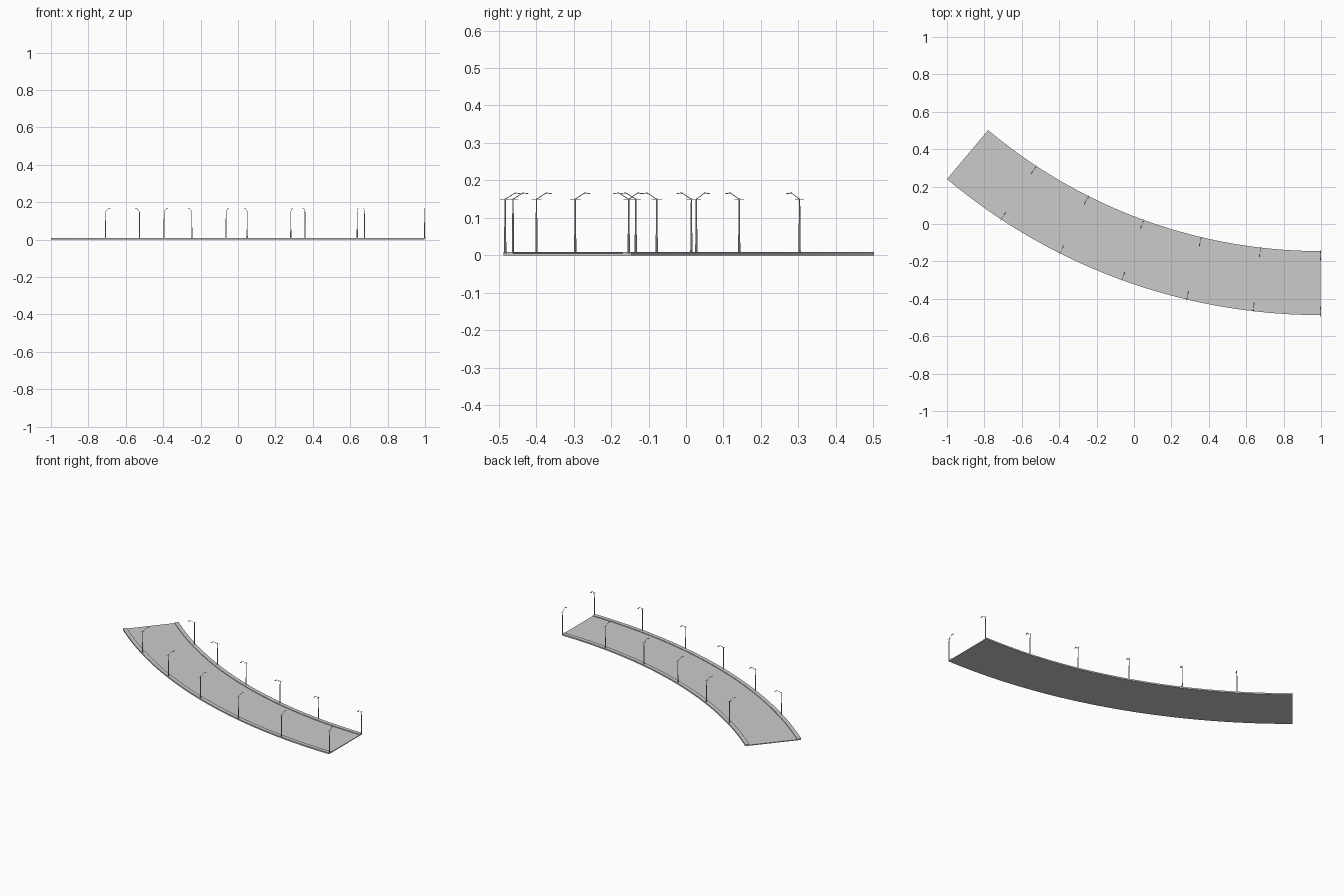
import bpy, bmesh
from math import sin, cos, pi, radians
from mathutils import Matrix, Vector

if "Cube" in bpy.data.objects:
    bpy.data.objects.remove(bpy.data.objects["Cube"])

CX, CY = 0.998, 2.621          # centre of the bend
R_IN, R_OUT = 2.766, 3.108     # road edges
SWEEP = radians(40)
SEGS = 48
KERB = 0.025
Z_ROAD, Z_KERB = 0.005, 0.009


def polar(r, a, z=0.0):
    return Vector((CX - r * sin(a), CY - r * cos(a), z))


def finish(bm, name):
    bmesh.ops.recalc_face_normals(bm, faces=bm.faces[:])
    me = bpy.data.meshes.new(name)
    bm.to_mesh(me)
    bm.free()
    return me


def add(name, me):
    ob = bpy.data.objects.new(name, me)
    bpy.context.collection.objects.link(ob)
    return ob


def sweep(name, profile):
    """Sweep a closed (radius, z) profile along the bend."""
    bm = bmesh.new()
    rings = [[bm.verts.new(polar(r, SWEEP * i / SEGS, z)) for r, z in profile]
             for i in range(SEGS + 1)]
    n = len(profile)
    for a, b in zip(rings, rings[1:]):
        for j in range(n):
            k = (j + 1) % n
            bm.faces.new((a[j], a[k], b[k], b[j]))
    bm.faces.new(rings[0])
    bm.faces.new(rings[-1])
    return add(name, finish(bm, name))


def tube(bm, p, q, r1, r2, sides=8):
    """Tapered rod between two points."""
    p, q = Vector(p), Vector(q)
    d = q - p
    m = Matrix.Translation((p + q) / 2) @ d.to_track_quat('Z', 'Y').to_matrix().to_4x4()
    bmesh.ops.create_cone(bm, cap_ends=True, segments=sides, radius1=r1,
                          radius2=r2, depth=d.length, matrix=m)


# road deck with raised kerbs along both edges
sweep("road", [(R_IN, 0), (R_OUT, 0), (R_OUT, Z_KERB),
               (R_OUT - KERB, Z_KERB), (R_OUT - KERB, Z_ROAD),
               (R_IN + KERB, Z_ROAD), (R_IN + KERB, Z_KERB), (R_IN, Z_KERB)])

# street lamp, arm pointing along local +x
bm = bmesh.new()
tube(bm, (0, 0, Z_ROAD), (0, 0, 0.055), 0.0032, 0.0028)      # thick base
tube(bm, (0, 0, 0.055), (0, 0, 0.151), 0.0026, 0.0016)       # upper pole
tube(bm, (-0.014, 0, 0.148), (0.014, 0, 0.148), 0.0008, 0.0008, 6)  # crossbar
arm = [(0, 0, 0.150), (0.012, 0, 0.157), (0.020, 0, 0.163), (0.028, 0, 0.166)]
for p, q in zip(arm, arm[1:]):
    tube(bm, p, q, 0.0011, 0.0010, 6)
# drooping lamp head
bmesh.ops.create_cube(bm, size=1, matrix=Matrix.Translation((0.034, 0, 0.1655))
                      @ Matrix.Rotation(radians(8), 4, 'Y')
                      @ Matrix.Diagonal((0.016, 0.005, 0.002, 1)))
lamp = finish(bm, "street_lamp")

# six lamps on each side, arms reaching over the road
for k in range(6):
    a = SWEEP * k / 6
    for side, r, turn in (("outer", R_OUT - 0.004, 0), ("inner", R_IN + 0.008, pi)):
        ob = add(f"street_lamp_{side}_{k + 1}", lamp)
        ob.location = polar(r, a)
        ob.rotation_euler.z = pi / 2 - a + turn
